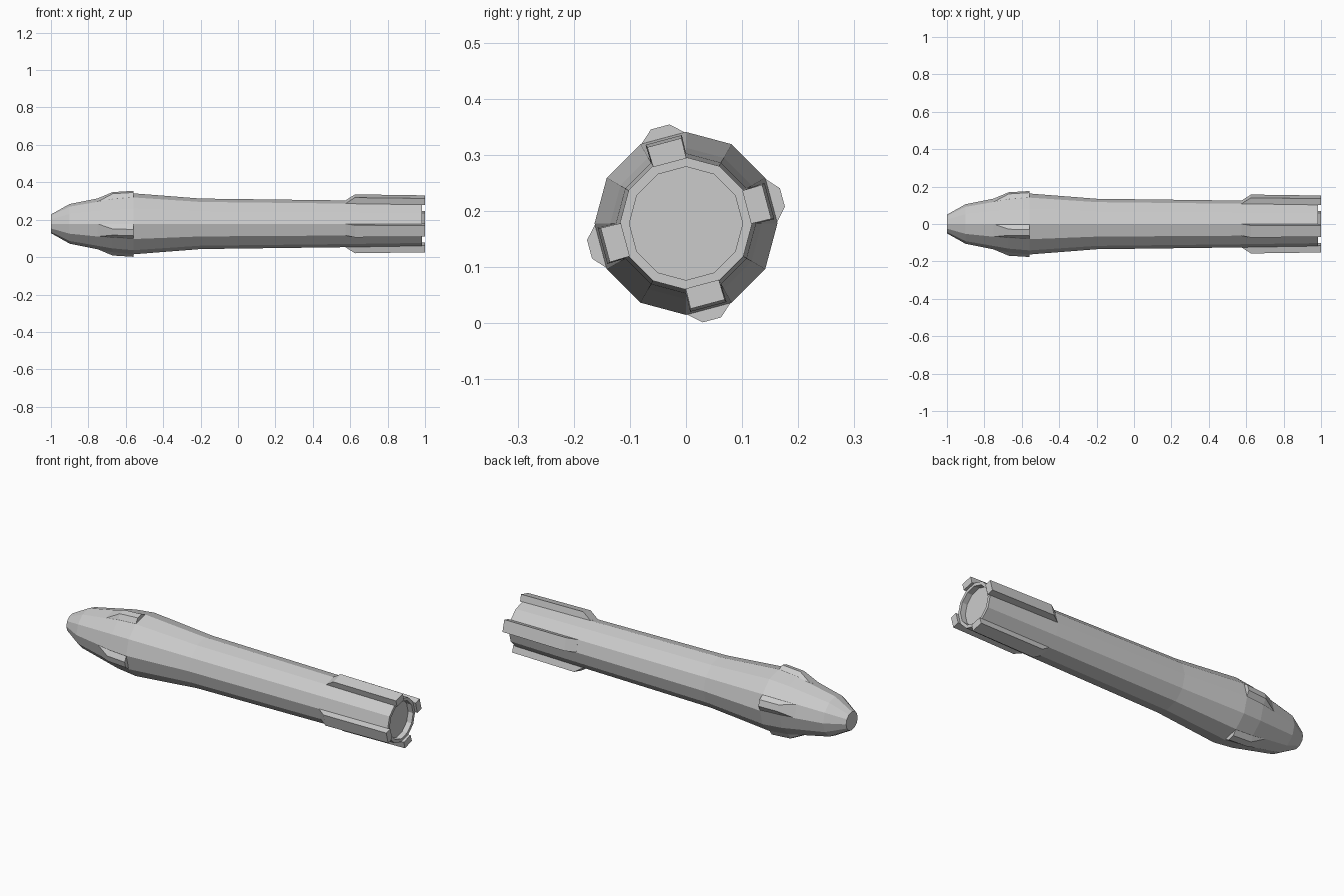
import bpy, bmesh, math

if "Cube" in bpy.data.objects:
    bpy.data.objects.remove(bpy.data.objects["Cube"])

CZ = 0.178                      # height of the long axis
SIDES = 12
HALF = math.pi / SIDES          # half the angle of one body facet
FIN_ANGLES = [math.radians(15 + 90 * k) for k in range(4)]


def loft(name, rings):
    """Join equal-length rings of points with quads and cap both ends."""
    bm = bmesh.new()
    loops = [[bm.verts.new(p) for p in ring] for ring in rings]
    n = len(loops[0])
    for a, b in zip(loops, loops[1:]):
        for i in range(n):
            j = (i + 1) % n
            bm.faces.new((a[i], a[j], b[j], b[i]))
    bm.faces.new(loops[0])
    bm.faces.new(loops[-1])
    bmesh.ops.recalc_face_normals(bm, faces=bm.faces)
    mesh = bpy.data.meshes.new(name)
    bm.to_mesh(mesh)
    bm.free()
    obj = bpy.data.objects.new(name, mesh)
    bpy.context.collection.objects.link(obj)
    return obj


def circle(x, r):
    return [(x, r * math.cos(2 * HALF * i), CZ + r * math.sin(2 * HALF * i))
            for i in range(SIDES)]


def facet_section(x, r, top_w, top_h, ang, sink=0.002):
    """Trapezoid standing on one body facet of radius r, facing angle ang."""
    w, h = r * math.sin(HALF), r * math.cos(HALF) - sink
    pts = [(-w, h), (-top_w, top_h), (top_w, top_h), (w, h)]
    c, s = math.cos(ang), math.sin(ang)
    return [(x, q * c - p * s, CZ + q * s + p * c) for p, q in pts]


# Body: blunt nose, swollen head, long tapering tube and recessed tail
profile = [(-1.0, 0.050), (-0.9, 0.106), (-0.67, 0.152), (-0.56, 0.163),
           (-0.2, 0.135), (0.57, 0.125), (0.985, 0.118),
           (0.985, 0.101), (0.955, 0.101)]
loft("body", [circle(x, r) for x, r in profile])

for k, ang in enumerate(FIN_ANGLES):
    # Nose fairings: rise from a facet and end in a flat rear step
    loft(f"nose_fairing_{k + 1}", [
        facet_section(-0.75, 0.136, 0.035, 0.1315, ang),
        facet_section(-0.67, 0.152, 0.017, 0.171, ang),
        facet_section(-0.56, 0.163, 0.017, 0.178, ang)])
    # Tail fins: facet-wide blocks with a sloped front, overhanging the tail
    loft(f"tail_fin_{k + 1}", [
        facet_section(0.575, 0.125, 0.0323, 0.121, ang),
        facet_section(0.625, 0.1242, 0.0335, 0.154, ang),
        facet_section(1.0, 0.118, 0.0315, 0.149, ang)])
